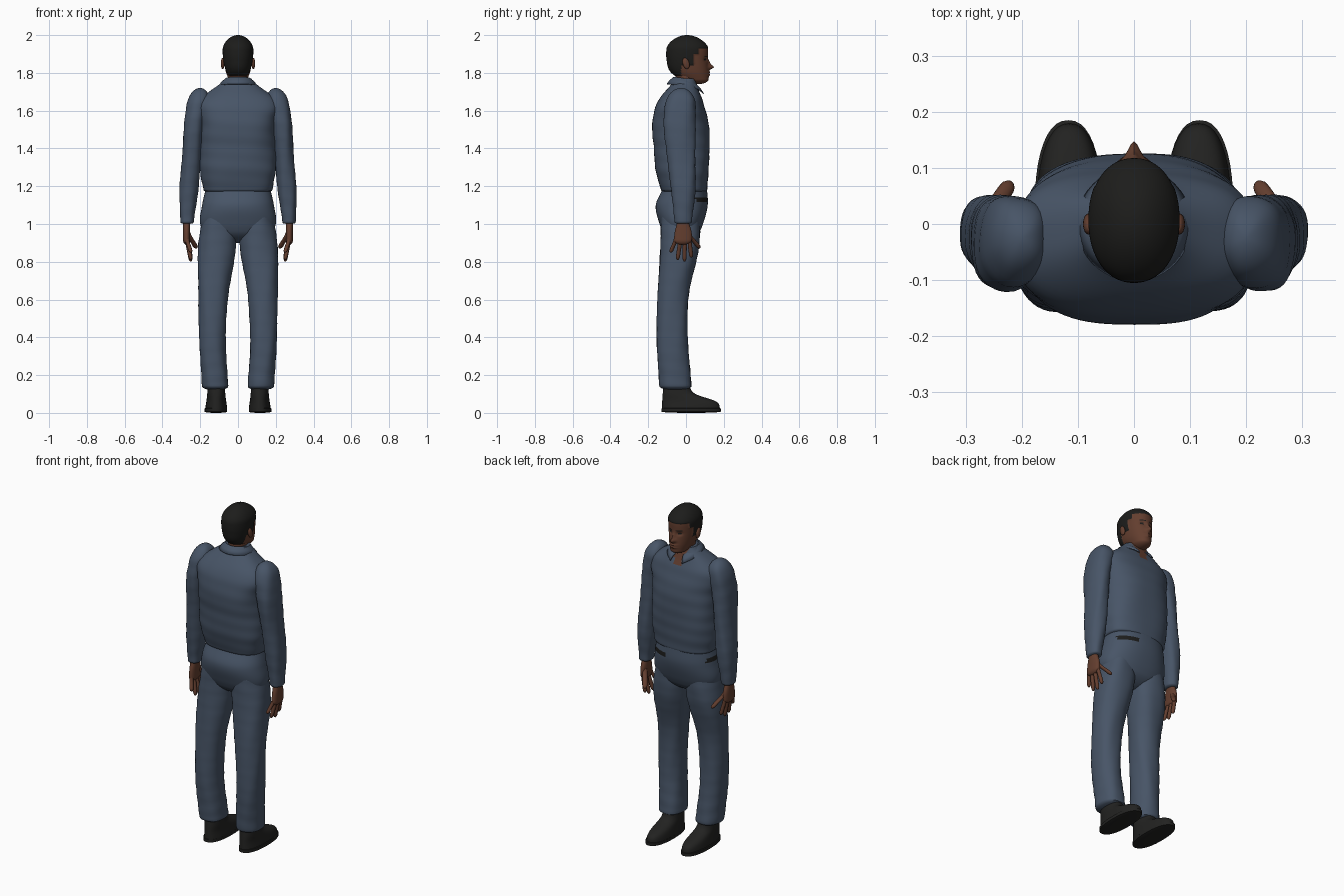
import bpy, bmesh, math
from mathutils import Vector

cube = bpy.data.objects.get("Cube")
if cube:
    bpy.data.objects.remove(cube, do_unlink=True)


def material(name, *color):
    m = bpy.data.materials.new(name)
    m.use_nodes = True
    m.diffuse_color = (*color, 1)
    node = next(n for n in m.node_tree.nodes if n.type == 'BSDF_PRINCIPLED')
    node.inputs["Base Color"].default_value = (*color, 1)
    node.inputs["Roughness"].default_value = .8
    return m


BLUE = material("blue cloth", .064, .09, .135)
SKIN = material("brown skin", .125, .048, .028)
HAIR = material("black hair", .012, .012, .011)
SHOE = material("black leather", .016, .016, .015)


def finish(name, bm, *materials):
    bmesh.ops.recalc_face_normals(bm, faces=bm.faces)
    mesh = bpy.data.meshes.new(name)
    bm.to_mesh(mesh)
    bm.free()
    ob = bpy.data.objects.new(name, mesh)
    bpy.context.collection.objects.link(ob)
    for m in materials:
        mesh.materials.append(m)
    bpy.ops.object.select_all(action='DESELECT')
    ob.select_set(True)
    bpy.context.view_layer.objects.active = ob
    bpy.ops.object.shade_smooth_by_angle(angle=math.radians(50))
    return ob


def along(values, t):
    """Smooth value at t through evenly spaced values; a plain number is constant."""
    if not isinstance(values, tuple):
        return values
    last = len(values) - 1
    i = min(int(t * last), last - 1)
    t = t * last - i
    p, q, r, s = (values[max(0, min(last, i + k))] for k in range(-1, 3))
    return q + t / 2 * (r - p + t * (2 * p - 5 * q + 4 * r - s + t * (3 * (q - r) + s - p)))


def dome(distance, cap):
    """Rounding of a loft's end over the cap length."""
    if distance >= cap:
        return 1
    return max(.05, math.sqrt(1 - (1 - distance / cap) ** 2))


def signed_power(value, power):
    return math.copysign(abs(value) ** (2 / power), value)


def loft(name, bottom, top, width, back, front, materials, x=0, side=1, power=2.3,
         segments=40, rings=30, low_cap=0, high_cap=0, folds=0, shape=None, paint=None):
    bm = bmesh.new()
    loops = []
    for j in range(rings + 1):
        t = (1 - math.cos(math.pi * j / rings)) / 2
        z = bottom + (top - bottom) * t
        rounding = dome(t, low_cap) * dome(1 - t, high_cap)
        rear, fore = along(back, t), along(front, t)
        loop = []
        for k in range(segments):
            a = math.tau * k / segments
            f = rounding * (1 + folds * math.sin(3 * a + 31 * z + side) * math.sin(2 * a - 47 * z))
            across = along(x, t) + along(width, t) * f * signed_power(math.cos(a), power)
            depth = (rear + fore) / 2 + (fore - rear) / 2 * f * signed_power(math.sin(a), power)
            point = Vector((side * across, depth, z))
            loop.append(bm.verts.new(shape(point) if shape else point))
        loops.append(loop)
    for lower, upper in zip(loops, loops[1:]):
        for k in range(segments):
            n = (k + 1) % segments
            bm.faces.new((lower[k], lower[n], upper[n], upper[k]))
    bm.faces.new(loops[0])
    bm.faces.new(loops[-1])
    if paint:
        for face in bm.faces:
            face.material_index = int(paint(face.calc_center_median()))
    return finish(name, bm, *materials)


# Head with sculpted face and close-cropped hair
def is_hair(p):
    if p.y > .065:
        return p.z > 1.93
    if p.y > .04:
        return p.z > 1.9
    return p.z > (1.84 if p.y > -.025 else 1.785)


def bump(p, x, z, wide, tall):
    return math.exp(-((abs(p.x) - x) / wide) ** 2 - ((p.z - z) / tall) ** 2)


def face_shape(p):
    if is_hair(p):
        return Vector((p.x * 1.05, p.y * 1.03, p.z))
    if p.y > .03:
        nose = .025 * bump(p, 0, 1.83, .014, .012) + .012 * bump(p, 0, 1.85, .008, .02)
        lips = bump(p, 0, 1.803, .02, .006) + bump(p, 0, 1.789, .02, .006)
        socket = bump(p, .03, 1.87, .014, .01)
        p.y += nose + .008 * lips - .009 * socket
    return p


def face_paint(p):
    brow = .014 < abs(p.x) < .045 and abs(p.z - 1.887) < .003
    eye = abs(abs(p.x) - .03) < .009 and abs(p.z - 1.87) < .003
    return is_hair(p) or (p.y > .05 and (brow or eye))


loft("head", 1.74, 2, width=(.04, .064, .075, .077, .07), back=(0, -.08, -.1, -.1, -.09),
     front=(.12, .12, .115, .115, .1), materials=(SKIN, HAIR), power=2.15, segments=96, rings=80,
     low_cap=.1, high_cap=.3, shape=face_shape, paint=face_paint)
loft("neck", 1.64, 1.82, width=.052, back=-.055, front=.058, materials=(SKIN,), power=2)


# Bloused shirt body with open neck
def neckline(p):
    return p.y > .03 and abs(p.x) < (p.z - 1.635) * .4


loft("shirt", 1.16, 1.77, width=(.18, .2, .2, .2, .21, .07), back=(-.13, -.16, -.17, -.18, -.15, -.06),
     front=(.11, .12, .125, .12, .09, .05), materials=(BLUE, SKIN), power=2.6, segments=80, rings=60,
     low_cap=.03, folds=.012, paint=neckline)

# Folded collar wrapping the neck, drooping to points at the front
bm = bmesh.new()
strips = []
for k in range(-20, 21):
    turn = k / 20
    angle = turn * math.radians(158) - math.pi / 2
    droop = .05 * abs(turn) ** 3
    strips.append([bm.verts.new((r * math.cos(angle), r * math.sin(angle), z - droop))
                   for r, z in ((.06, 1.75), (.067, 1.775), (.085, 1.76), (.1, 1.74))])
for a, b in zip(strips, strips[1:]):
    for j in range(3):
        bm.faces.new((a[j], a[j + 1], b[j + 1], b[j]))
collar = finish("collar", bm, BLUE)
thickness = collar.modifiers.new("thickness", 'SOLIDIFY')
thickness.thickness = .006
thickness.offset = 0


# Trouser seat with dark pocket openings
def pockets(p):
    left = .05 < p.x < .165 and p.y > .02
    right = p.x < -.165 and abs(p.y) < .05
    return abs(p.z - 1.13) < .013 and (left or right)


loft("trouser_seat", .9, 1.2, width=(.15, .2, .19, .17), back=(-.1, -.14, -.16, -.12),
     front=(.05, .09, .115, .11), materials=(BLUE, HAIR), segments=72, rings=48, low_cap=.2, paint=pockets)


def digit(name, base, tip, radius, side):
    loft(name, tip.z, base.z, width=radius, back=(tip.y - radius, base.y - radius),
         front=(tip.y + radius, base.y + radius), materials=(SKIN,), x=(tip.x, base.x), side=side,
         power=2, segments=12, rings=12, low_cap=.2)


# Ears, limbs, hands and shoes on both sides
for side, label in ((1, "left"), (-1, "right")):
    bm = bmesh.new()
    bmesh.ops.create_uvsphere(bm, u_segments=16, v_segments=10, radius=.03)
    for v in bm.verts:
        v.co = Vector((v.co.x / 3 + side * .081, v.co.y * .6 - v.co.z * .2, v.co.z + 1.85))
    finish(label + "_ear", bm, SKIN)

    loft(label + "_sleeve", 1, 1.72, width=(.035, .05, .05, .055, .06), back=(-.06, -.08, -.1, -.12, -.1),
         front=(.03, .05, .05, .05, .05), materials=(BLUE,), x=(.27, .26, .245, .23, .2), side=side,
         rings=40, low_cap=.01, high_cap=.12, folds=.03)
    loft(label + "_trouser_leg", .12, 1.14, width=(.07, .07, .08, .1, .08), back=(-.14, -.155, -.15, -.135, -.13),
         front=(.03, .01, .015, .07, .07), materials=(BLUE,), x=(.12, .135, .13, .11, .09), side=side,
         rings=50, low_cap=.02, high_cap=.1, folds=.022)

    loft(label + "_palm", .89, 1.02, width=.019, back=(-.065, -.06, -.045), front=(.03, .03, .012),
         materials=(SKIN,), x=.272, side=side, low_cap=.2)
    for i, finger in enumerate(("little", "ring", "middle", "index")):
        base = Vector((.27, .024 * i - .054, .92))
        tip = Vector((.25, .036 * i - .08, .8 + .015 * (i - 1.8) ** 2))
        digit(f"{label}_{finger}_finger", base, tip, .011, side)
    digit(label + "_thumb", Vector((.266, .008, .955)), Vector((.222, .07, .87)), .014, side)

    loft(label + "_shoe_sole", 0, .03, width=.06, back=-.13, front=.185, materials=(SHOE,), x=.117,
         side=side, rings=10, low_cap=.2, high_cap=.2)
    loft(label + "_shoe_upper", .02, .14, width=(.058, .05, .045), back=(-.127, -.125, -.12),
         front=(.18, .16, .05, .02), materials=(SHOE,), x=.115, side=side)
